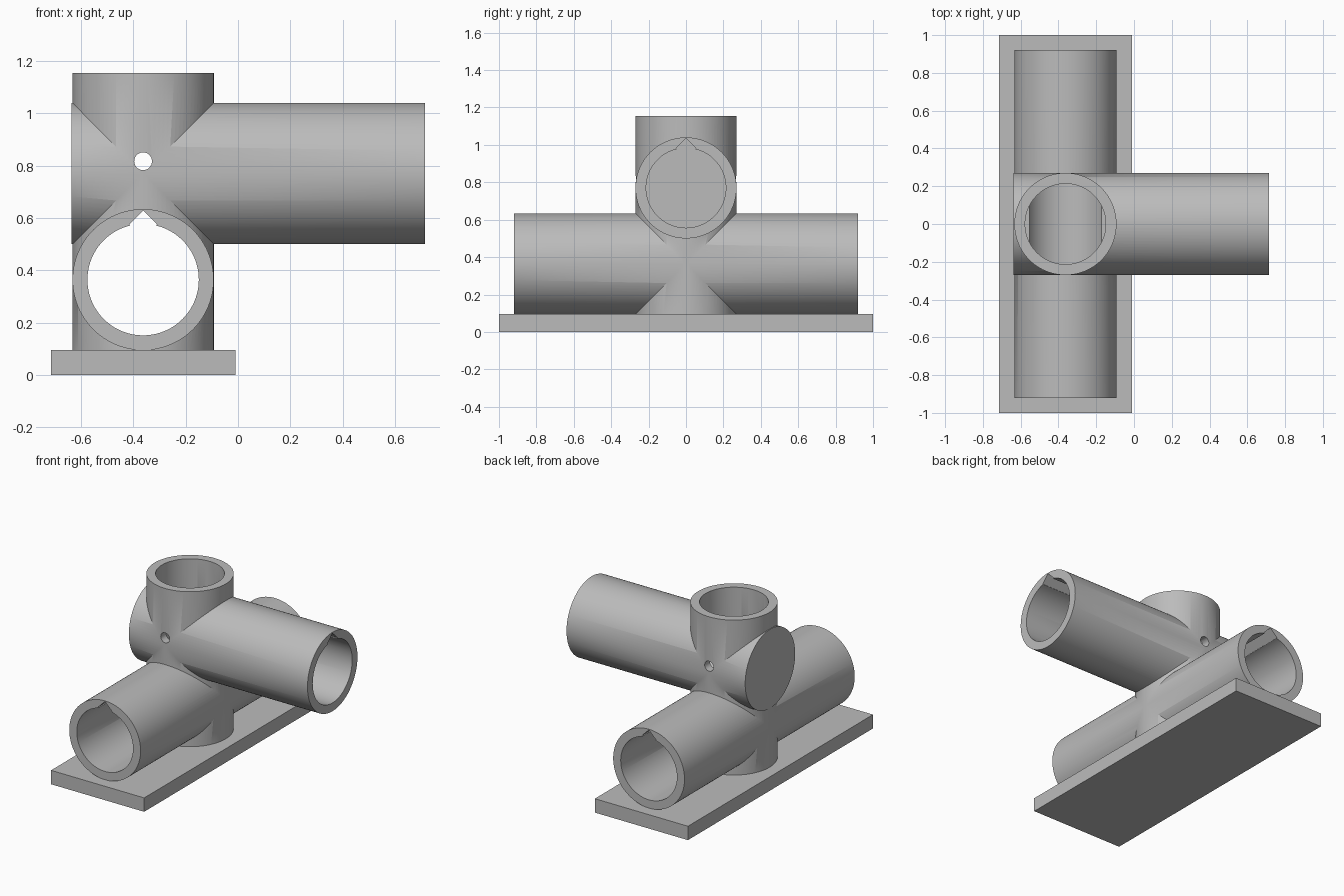
import bpy, math
from mathutils import Matrix

if "Cube" in bpy.data.objects:
    bpy.data.objects.remove(bpy.data.objects["Cube"])

CX, ZY, ZX = -0.363, 0.364, 0.77      # post axis x, long pipe axis z, arm axis z
R, BORE, SIDES = 0.27, 0.213, 96
ROT = {'X': Matrix.Rotation(math.pi / 2, 4, 'Y'),
       'Y': Matrix.Rotation(math.pi / 2, 4, 'X'),
       'Z': Matrix.Identity(4)}


def finish(name, centre, matrix):
    ob = bpy.context.object
    ob.name = name
    ob.data.transform(matrix)
    ob.location = centre
    return ob


def rod(name, axis, a, b, u, v, radius, sides=SIDES):
    """Cylinder from a to b along axis; u, v are the other two coordinates."""
    m = (a + b) / 2
    centre = {'X': (m, u, v), 'Y': (u, m, v), 'Z': (u, v, m)}[axis]
    bpy.ops.mesh.primitive_cylinder_add(vertices=sides, radius=radius, depth=b - a)
    return finish(name, centre, ROT[axis])


def box(name, lo, hi, turn=None):
    bpy.ops.mesh.primitive_cube_add(size=1)
    size = [h - l for l, h in zip(lo, hi)]
    centre = [(h + l) / 2 for l, h in zip(lo, hi)]
    mat = Matrix.Diagonal((*size, 1))
    return finish(name, centre, turn @ mat if turn else mat)


def combine(target, tool, operation):
    mod = target.modifiers.new(tool.name, 'BOOLEAN')
    mod.operation = operation
    mod.solver = 'EXACT'
    mod.object = tool
    bpy.context.view_layer.objects.active = target
    bpy.ops.object.modifier_apply(modifier=mod.name)
    bpy.data.objects.remove(tool, do_unlink=True)


# Solid body: foot plate, upright post, long pipe and side arm
body = box("pipe_connector", (-0.715, -1, 0), (-0.01, 1, 0.095))
for part in (rod("post", 'Z', 0.05, 1.155, CX, 0, R + 0.0004),
             rod("long_pipe", 'Y', -0.92, 0.92, CX, ZY, R),
             rod("side_arm", 'X', -0.637, 0.715, 0, ZX, R + 0.0002)):
    combine(body, part, 'UNION')

# Bores: through the long pipe, blind in the arm and the post
# Square keys turned 45 degrees form the pointed groove above each sideways bore
k = 0.075
cuts = [rod("long_bore", 'Y', -1.1, 1.1, CX, ZY, BORE),
        box("long_groove", (CX - k / 2, -1.1, ZY + 0.212 - k / 2),
            (CX + k / 2, 1.1, ZY + 0.212 + k / 2), Matrix.Rotation(math.pi / 4, 4, 'Y')),
        rod("arm_bore", 'X', -0.578, 0.9, 0, ZX, BORE + 0.0002),
        box("arm_groove", (-0.578, -k / 2, ZX + 0.212 - k / 2),
            (0.9, k / 2, ZX + 0.212 + k / 2), Matrix.Rotation(math.pi / 4, 4, 'X')),
        rod("post_bore", 'Z', 0.27, 1.3, CX, 0, BORE + 0.0004),
        rod("pin_hole", 'Y', -0.5, 0.5, CX, 0.817, 0.034, 32)]
for cut in cuts:
    combine(body, cut, 'DIFFERENCE')

# One grey material, smooth curves with crisp edges
grey = bpy.data.materials.new("grey")
grey.diffuse_color = (0.5, 0.5, 0.5, 1)
grey.use_nodes = True
grey.node_tree.nodes["Principled BSDF"].inputs["Base Color"].default_value = grey.diffuse_color
body.data.materials.clear()
body.data.materials.append(grey)
bpy.ops.object.select_all(action='DESELECT')
body.select_set(True)
bpy.context.view_layer.objects.active = body
bpy.ops.object.shade_smooth_by_angle(angle=math.radians(30))
